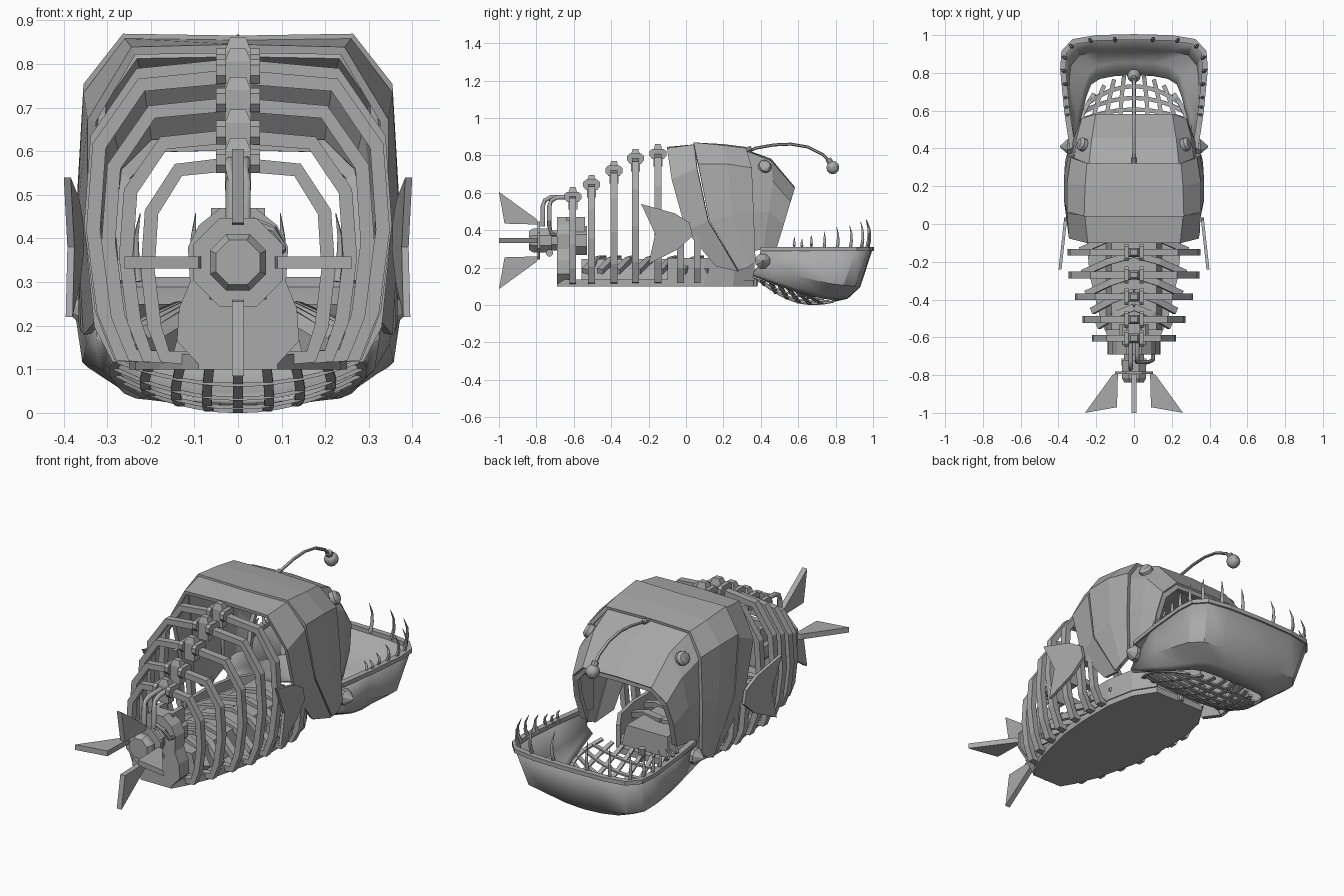
import bpy, bmesh, math
from mathutils import Vector as V

if "Cube" in bpy.data.objects:
    bpy.data.objects.remove(bpy.data.objects["Cube"])

grey = bpy.data.materials.new("metal grey")
grey.diffuse_color = (0.4, 0.4, 0.4, 1)
grey.use_nodes = True
grey.node_tree.nodes["Principled BSDF"].inputs["Base Color"].default_value = grey.diffuse_color


def make(name, verts, faces, mirror=False, shell=0, smooth=0):
    me = bpy.data.meshes.new(name)
    me.from_pydata([tuple(v) for v in verts], [], faces)
    bm = bmesh.new()
    bm.from_mesh(me)
    bmesh.ops.recalc_face_normals(bm, faces=bm.faces[:])
    bm.to_mesh(me)
    bm.free()
    me.materials.append(grey)
    ob = bpy.data.objects.new(name, me)
    bpy.context.collection.objects.link(ob)
    if shell:
        m = ob.modifiers.new("shell", 'SOLIDIFY')
        m.thickness, m.offset = shell, 0
    if mirror:
        ob.modifiers.new("mirror", 'MIRROR')
    if smooth:
        bpy.context.view_layer.objects.active = ob
        ob.select_set(True)
        bpy.ops.object.shade_smooth_by_angle(angle=math.radians(smooth))
        ob.select_set(False)
    return ob


def loft(name, rings, closed=False, caps=False, **kw):
    n = len(rings[0])
    faces = []
    for r in range(len(rings) - 1):
        for i in range(n if closed else n - 1):
            j = (i + 1) % n
            faces.append((r*n + i, r*n + j, (r+1)*n + j, (r+1)*n + i))
    if caps:
        faces += [tuple(range(n)), tuple(range((len(rings)-1)*n, len(rings)*n))]
    return make(name, [p for r in rings for p in r], faces, **kw)


def arch(half):
    """Half section ending on the centre line -> full section."""
    return list(half) + [(-x, y, z) for x, y, z in reversed(half[:-1])]


def box(name, x0, x1, y0, y1, z0, z1, **kw):
    ring = lambda z: [(x0, y0, z), (x1, y0, z), (x1, y1, z), (x0, y1, z)]
    return loft(name, [ring(z0), ring(z1)], True, True, **kw)


def sweep(name, pts, normal, w, t, **kw):
    """Flat bar along a path; w is measured along normal."""
    pts, N, rings = [V(p) for p in pts], V(normal), []
    for i, p in enumerate(pts):
        T = (pts[min(i+1, len(pts)-1)] - pts[max(i-1, 0)]).normalized()
        B = T.cross(N).normalized()
        n = B.cross(T)
        rings.append([p + n*a*w/2 + B*b*t/2 for a, b in ((-1, -1), (1, -1), (1, 1), (-1, 1))])
    return loft(name, rings, True, True, **kw)


def tube(name, pts, radii, sides=8, **kw):
    pts, rings = [V(p) for p in pts], []
    for i, p in enumerate(pts):
        T = (pts[min(i+1, len(pts)-1)] - pts[max(i-1, 0)]).normalized()
        A = T.cross(V((0, 0, 1)) if abs(T.z) < 0.9 else V((1, 0, 0))).normalized()
        B = T.cross(A)
        r = radii[i] if isinstance(radii, (list, tuple)) else radii
        rings.append([p + r*(A*math.cos(a) + B*math.sin(a))
                      for a in [2*math.pi*(k+.5)/sides for k in range(sides)]])
    return loft(name, rings, True, True, **kw)


# Ribs with spine clamps: (y, half width, top)
RIBS = [(-.605, .22, .58), (-.505, .27, .645), (-.385, .31, .72),
        (-.27, .345, .785), (-.15, .35, .81)]
CLAMP = [(-.045, -.012), (-.03, -.03), (.03, -.03), (.045, -.012),
         (.045, .012), (.03, .025), (-.03, .025), (-.045, .012)]
for y, w, top in RIBS:
    h = top - .12
    side = [(x*w - .013, y, .12 + h*k) for x, k in
            ((.5, .01), (.82, .02), (.93, .17), (1, .45), (.96, .74), (.68, .95), (0, .98))]
    sweep("rib", arch(side), (0, 1, 0), .036, .032)
    loft("spine_post", [[(a*r, y + b*r*.8, z) for a, b in ((-1, -1), (1, -1), (1, 1), (-1, 1))]
                        for r, z in ((.03, top-.07), (.03, top+.02), (.018, top+.05))], True, True)
    for s in (-1, 1):
        loft("spine_clamp", [[(s*x, y + a, top + b) for a, b in CLAMP] for x in (.028, .05)], True, True)
# Short ribs hidden below the skull
for y in (-.03, .06):
    sweep("short_rib", [(.2, y, .13), (.28, y, .13), (.315, y, .2), (.335, y, .4)], (0, 1, 0),
          .036, .03, mirror=True)

# Hull floor, raised keel and cross beams
outline = [(.09, -.69), (.13, -.62), (.18, -.5), (.235, -.27), (.25, -.1),
           (.25, .1), (.22, .25), (.15, .36)]
edge = outline + [(-x, y) for x, y in reversed(outline)]
loft("hull_floor", [[(x, y, z) for x, y in edge] for z in (.1, .135)], True, True)
loft("hull_wall", [[(x*.98, y, .13) for x, y in outline[4:]],
                   [(x*.98, y, .25) for x, y in outline[4:]]], mirror=True, shell=.02)
keel = lambda y: [(-.15, y, .13), (.15, y, .13), (.12, y, .245), (-.12, y, .245)]
loft("keel", [keel(-.56), keel(.33)], True, True)
for y, w in ((-.5, .19), (-.42, .22), (-.33, .25), (-.22, .27), (-.1, .28), (.02, .28), (.14, .25)):
    sweep("cross_beam", [(0, y+.06, .25), (w*.5, y+.02, .24), (w, y-.04, .18)],
          (0, 1, 0), .035, .03, mirror=True)

# Stern block, motor and pipes
prof = [(.08, .1), (.14, .165), (.135, .24), (.11, .3), (.115, .38), (.09, .43), (.04, .47)]
prof += [(-x, z) for x, z in reversed(prof)]
loft("stern_block", [[(x, y, z) for x, z in prof] for y in (-.69, -.61)], True, True)
for x in (-.05, .05):
    box("stern_rail", x-.012, x+.012, -.64, -.54, .3, .47)
tube("motor", [(0, y, .345) for y in (-.84, -.815, -.72, -.719, -.6, -.599, -.53)],
     [.055, .07, .07, .058, .058, .083, .083], 8)
tube("fin_ring", [(0, -.795, .345), (0, -.78, .345)], .11, 8)
for x, y in ((.017, -.73), (-.017, -.765)):
    tube("pipe", [(x, y, .42), (x, y, .53), (x, y+.012, .56), (x, y+.04, .575), (x, -.6, .578)],
         .013, 8, smooth=60)
tube("side_pipe", [(.03, -.73, .44), (.08, -.73, .42), (.1, -.72, .38), (.1, -.66, .37)], .011, 8)
tube("stern_drum", [(-.065, -.73, .278), (.065, -.73, .278)], .02, 8)

# Four tail fins around the motor axis
tail = [(.085, -.785), (.115, -.8), (.26, -1.0), (.09, -.97)]
for k in range(4):
    c, s = round(math.cos(k*math.pi/2)), round(math.sin(k*math.pi/2))
    loft("tail_fin", [[(r*c - t*s, y, .345 + r*s + t*c) for r, y in tail]
                      for t in (-.014, .014)], True, True)

# Skull: gill plate, head plate and snout
loft("gill_plate", [
    arch([(.32, .16, .21), (.335, 0, .4), (.335, -.075, .67), (.24, -.1, .83), (0, -.1, .835)]),
    arch([(.345, .28, .18), (.36, .12, .45), (.345, .06, .73), (.255, .045, .85), (0, .045, .845)])],
    shell=.02)
loft("head_plate", [
    arch([(.35, .28, .185), (.36, .125, .45), (.345, .065, .75), (.26, .04, .86), (0, .04, .855)]),
    arch([(.355, .33, .2), (.36, .25, .48), (.345, .22, .75), (.255, .2, .845), (0, .2, .85)]),
    arch([(.345, .37, .23), (.34, .36, .5), (.325, .35, .73), (.245, .32, .83), (0, .32, .835)])],
    shell=.02)
front = [(.275, .48, .3), (.285, .52, .43), (.27, .555, .55), (.2, .575, .62), (0, .575, .625)]
loft("snout", [
    arch([(.32, .33, .28), (.325, .33, .5), (.31, .33, .715), (.235, .31, .82), (0, .31, .825)]),
    arch([(.305, .41, .3), (.315, .44, .5), (.295, .46, .66), (.22, .45, .765), (0, .45, .775)]),
    arch(front)], shell=.018)
sweep("mouth_frame", arch([(x*.97, y - .012, z - .008*(z > .5)) for x, y, z in front]),
      (0, 1, 0), .022, .03)
tube("eye", [(.25, .41, .725), (.282, .425, .745), (.292, .428, .75)], [.036, .036, .024], 10,
     mirror=True, smooth=40)

# Pectoral fins
pec = [(-.24, .54), (-.06, .49), (.02, .44), (.035, .37), (-.04, .3), (-.2, .22), (-.165, .38)]
loft("pectoral_fin", [[(.365 - .11*y + t, y, z) for y, z in pec] for t in (-.008, .008)],
     True, True, mirror=True)

# Lower jaw: bowl, rim, hinges
rim = [(.325, .40, .3), (.355, .6, .3), (.376, .82, .3), (.37, .91, .3),
       (.32, .965, .3), (.2, .985, .3), (0, .99, .3)]
mid = [(.315, .39, .21), (.34, .58, .16), (.35, .76, .12), (.34, .84, .11),
       (.29, .9, .105), (.18, .92, .1), (0, .925, .1)]
low = [(.3, .36, .16), (.29, .55, .09), (.255, .68, .05), (.23, .74, .04),
       (.18, .77, .035), (.1, .785, .028), (0, .79, .025)]
low0 = [(x*1.06, y + .07*k, z + .015) for (x, y, z), k in zip(low, (0, .2, .6, .8, 1, 1, 1))]
loft("lower_jaw", [arch(r) for r in (rim, mid, low0, low)], shell=.016, smooth=35)
sweep("jaw_rim", arch(rim), (0, 0, 1), .022, .03)
tube("jaw_hinge", [(.32, .41, .235), (.352, .41, .235), (.365, .41, .235), (.392, .41, .235)],
     [.042, .042, .03, .004], 8, mirror=True)


# Throat net
def net(u, v):
    x = u*(.24 + .06*math.sin(math.pi*v) - .03*v)
    y = .36 + (.43 - .1*u*u)*v
    return (x, y, .15 - .11*v - (1 - u*u)*.075*math.sin(math.pi*min(1, v*.9)))


for i in range(9):
    u = -1 + i/4
    sweep("net_long", [net(u, k/10) for k in range(11)], (1, 0, 0), .022, .009)
for j in range(1, 7):
    sweep("net_cross", [net(-1 + k/6, j/7) for k in range(13)], (0, 1, 0), .022, .009)
tube("throat_peg", [(.0, .37, .1), (0, .37, .17)], [.014, .02], 8)

# Teeth: curved spikes along the rim (x, y, height)
for x, y, h in ((.345, .58, .06), (.35, .62, .05), (.355, .67, .07), (.362, .74, .09), (.37, .81, .11),
                (.365, .88, .12), (.33, .94, .14), (.23, .97, .15), (.1, .975, .15)):
    n = V((x, y - .65, 0)).normalized()
    base = V((x, y, .3)) - n*.004
    pts = [base + n*o + V((0, 0, h*k)) for o, k in ((0, 0), (.012, .35), (.011, .7), (-.006, 1.05))]
    tube("tooth", pts, [.011, .009, .006, .001], 6, mirror=True, smooth=60)

# Lure on a bent rod
tube("lure_rod", [(0, .31, .81), (0, .37, .838), (0, .47, .856), (0, .56, .86), (0, .65, .845),
                  (0, .73, .805), (0, .775, .76)], .008, 6, smooth=60)
tube("lure_foot", [(0, .3, .825), (0, .35, .838)], .014, 8)
tube("lure_cap", [(0, .76, .78), (0, .78, .75)], .018, 8)
R = .036
tube("lure_ball", [(0, .785, .735 + R*math.cos(a)) for a in [math.pi*k/6 for k in range(7)]],
     [max(.001, R*math.sin(math.pi*k/6)) for k in range(7)], 10, smooth=30)
